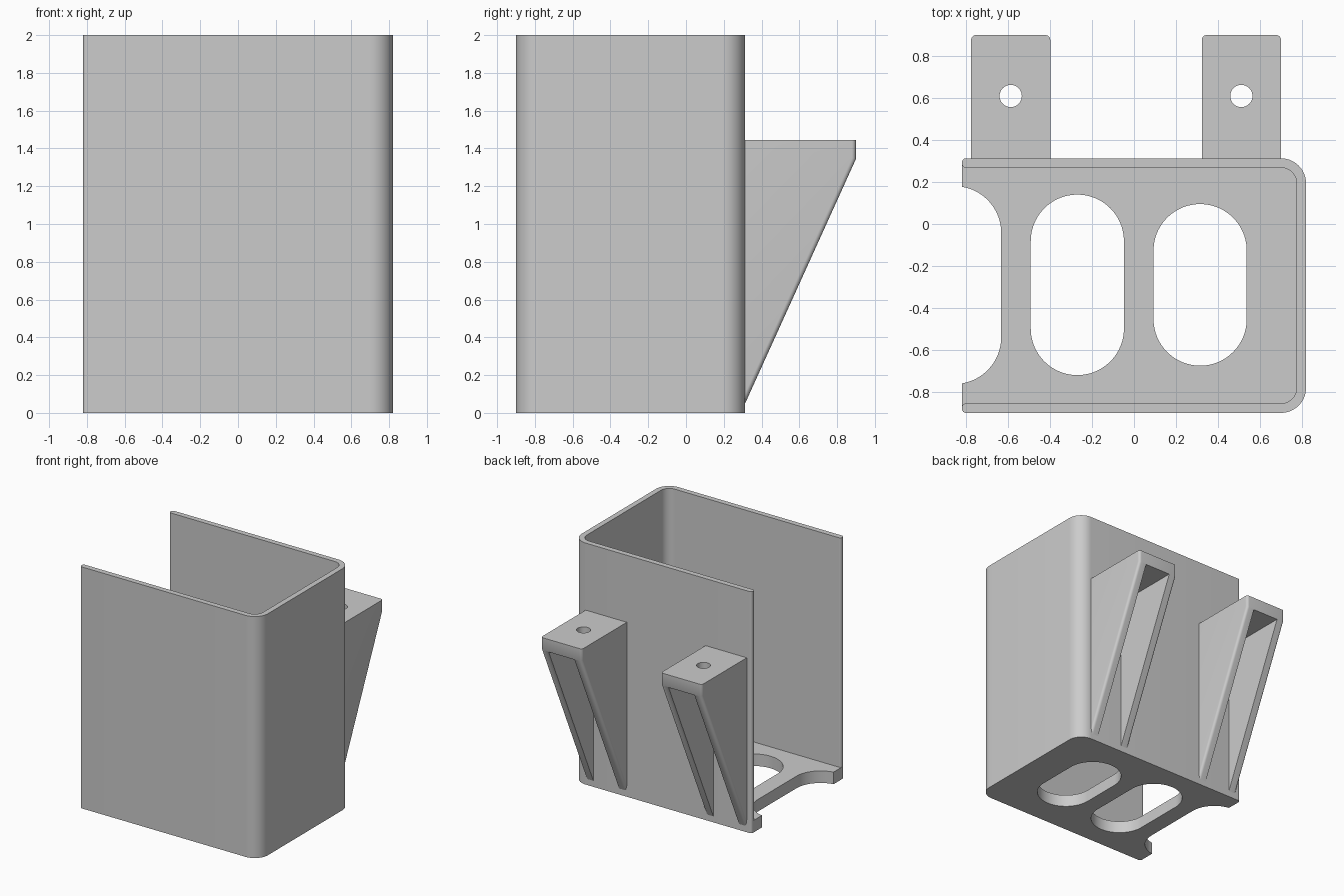
import bpy, bmesh, math
from mathutils import Vector

cube = bpy.data.objects.get("Cube")
if cube:
    bpy.data.objects.remove(cube)

grey = bpy.data.materials.new("plain grey")
grey.use_nodes = True
colour = (0.6, 0.6, 0.6, 1)
grey.diffuse_color = colour
grey.node_tree.nodes["Principled BSDF"].inputs["Base Color"].default_value = colour


def rounded(corners, steps=14):
    """Outline from (x, y, radius) corners, each rounded with an arc."""
    out = []
    for i, (x, y, r) in enumerate(corners):
        p = Vector((x, y))
        if r == 0:
            out.append(p)
            continue
        a = (Vector(corners[i - 1][:2]) - p).normalized()
        b = (Vector(corners[(i + 1) % len(corners)][:2]) - p).normalized()
        half = math.acos(max(-1, min(1, a.dot(b)))) / 2
        centre = p + (a + b).normalized() * r / math.sin(half)
        start = p + a * r / math.tan(half) - centre
        end = p + b * r / math.tan(half) - centre
        turn = math.atan2(start.x * end.y - start.y * end.x, start.dot(end))
        for k in range(steps + 1):
            c, s = math.cos(turn * k / steps), math.sin(turn * k / steps)
            out.append(centre + Vector((start.x * c - start.y * s,
                                        start.x * s + start.y * c)))
    # Drop doubled points where neighbouring arcs meet
    return [p for i, p in enumerate(out) if (p - out[i - 1]).length > 1e-4]


def prism(name, outline, low, high, along="z"):
    """Extrude an outline along z, or a (y, z) outline along x."""
    def place(p, d):
        return (p.x, p.y, d) if along == "z" else (d, p.x, p.y)
    bm = bmesh.new()
    bottom = [bm.verts.new(place(p, low)) for p in outline]
    top = [bm.verts.new(place(p, high)) for p in outline]
    bm.faces.new(bottom[::-1])
    bm.faces.new(top)
    for i in range(len(outline)):
        bm.faces.new((bottom[i - 1], bottom[i], top[i], top[i - 1]))
    bmesh.ops.recalc_face_normals(bm, faces=bm.faces)
    mesh = bpy.data.meshes.new(name)
    bm.to_mesh(mesh)
    bm.free()
    obj = bpy.data.objects.new(name, mesh)
    bpy.context.collection.objects.link(obj)
    mesh.materials.append(grey)
    return obj


def activate(obj):
    bpy.ops.object.select_all(action="DESELECT")
    bpy.context.view_layer.objects.active = obj
    obj.select_set(True)


def cut(obj, cutter):
    mod = obj.modifiers.new("cut", "BOOLEAN")
    mod.operation, mod.solver, mod.object = "DIFFERENCE", "EXACT", cutter
    activate(obj)
    bpy.ops.object.modifier_apply(modifier=mod.name)
    bpy.data.objects.remove(cutter)


def smooth(obj):
    activate(obj)
    bpy.ops.object.shade_smooth_by_angle(angle=math.radians(25))


# Tray body, open at its right end
X, FRONT, BACK, WALL, FLOOR = 0.82, -0.9, 0.313, 0.045, 0.1
tray = prism("tray", rounded([(-X, FRONT, 0.02), (X, FRONT, 0.12),
                              (X, BACK, 0.12), (-X, BACK, 0.02)]), 0, 2)
front_in, back_in, flare = FRONT + WALL, BACK - WALL, 0.02
pocket = prism("pocket_cutter", rounded([
    (-X - 0.1, front_in - flare, 0), (-X, front_in - flare, 0),
    (-X, front_in, flare), (X - WALL, front_in, 0.075),
    (X - WALL, back_in, 0.075), (-X, back_in, flare),
    (-X, back_in + flare, 0), (-X - 0.1, back_in + flare, 0)]), FLOOR, 2.1)
cut(tray, pocket)

# Floor slots; the last one breaks through the open end
r = 0.222
for x, low, high in [(0.315, -0.675, 0.095), (-0.27, -0.72, 0.14), (-0.855, -0.762, 0.18)]:
    slot = rounded([(x - r, low, r), (x + r, low, r), (x + r, high, r), (x - r, high, r)], 24)
    cut(tray, prism("slot_cutter", slot, -0.1, FLOOR + 0.1))
smooth(tray)

# Hollow triangular hanging brackets on the back wall
TOP, TIP, EDGE = 1.445, 0.9, 1.345
slope = (EDGE - 0.05) / (TIP - BACK)
root = BACK - 0.02
half = 0.1885
for name, x in [("right_bracket", -0.5875), ("left_bracket", 0.5115)]:
    side = [Vector(p) for p in ((root, TOP), (TIP, TOP), (TIP, EDGE),
                                (root, EDGE - slope * (TIP - root)))]
    bracket = prism(name, side, x - half, x + half, "x")
    # Round the outer tip and sloping edges
    bm = bmesh.new()
    bm.from_mesh(bracket.data)
    edges = []
    for e in bm.edges:
        a, b = (v.co for v in e.verts)
        if abs(a.z - b.z) > 0.01 and max(a.y, b.y) > TIP - 0.01:
            edges.append(e)
    bmesh.ops.bevel(bm, geom=edges, offset=0.022, segments=6, profile=0.5, affect="EDGES")
    bm.to_mesh(bracket.data)
    bm.free()
    # Hollow between the side plates, below the top plate
    hollow = [Vector(p) for p in ((root - 0.1, -1), (TIP + 0.1, -1),
                                  (TIP + 0.1, TOP - 0.105), (root - 0.1, TOP - 0.105))]
    cut(bracket, prism("hollow_cutter", hollow, x - 0.118, x + 0.118, "x"))
    # Screw hole
    hole = rounded([(x + i * 0.053, 0.61 + j * 0.053, 0.053)
                    for i, j in ((-1, -1), (1, -1), (1, 1), (-1, 1))], 8)
    cut(bracket, prism("hole_cutter", hole, 1.2, 1.6))
    smooth(bracket)
